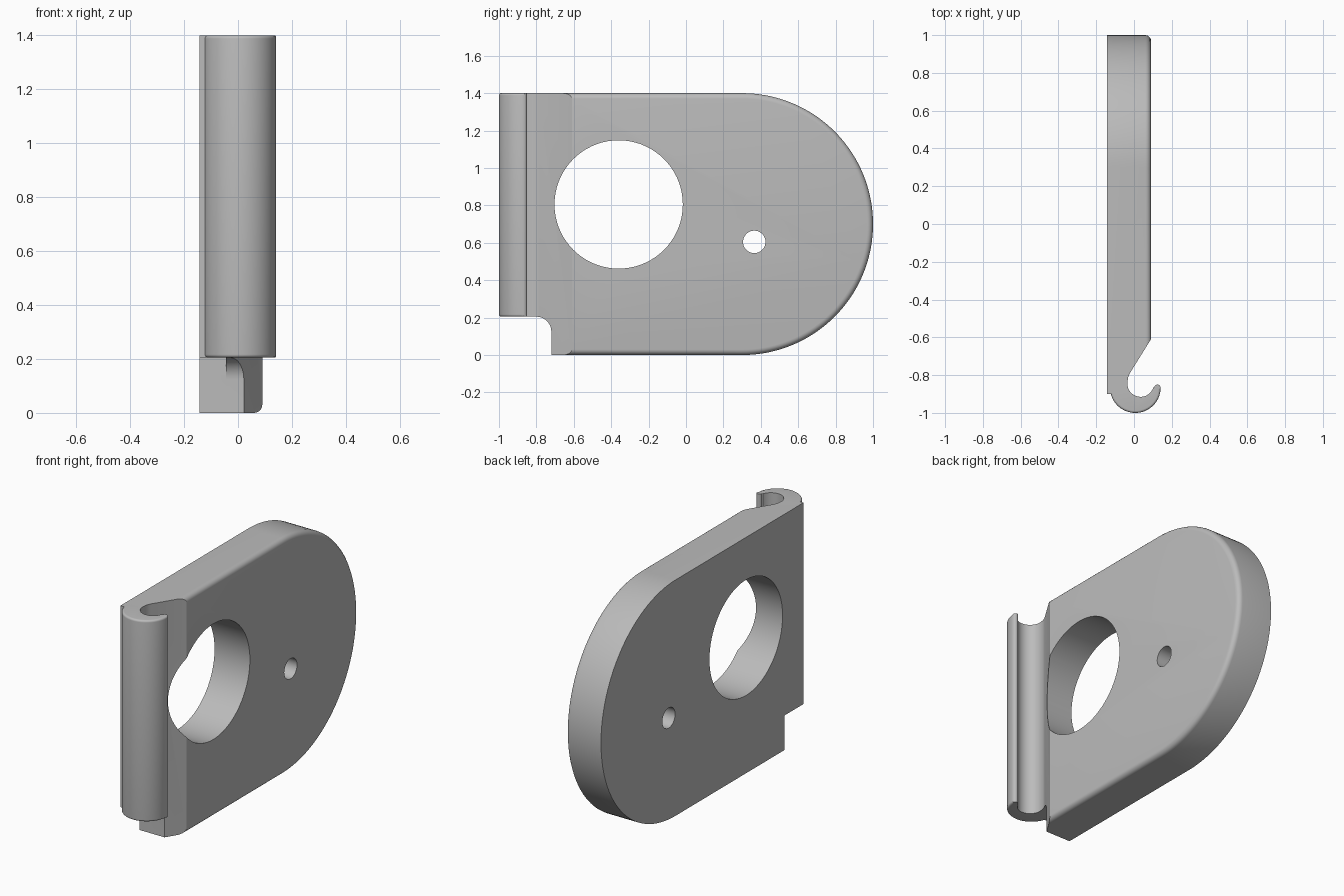
import bpy, bmesh
from math import cos, sin, radians
from mathutils import Vector

cube = bpy.data.objects.get("Cube")
if cube:
    bpy.data.objects.remove(cube, do_unlink=True)

grey = bpy.data.materials.new("plain grey")
grey.use_nodes = True
grey.diffuse_color = (0.5, 0.5, 0.5, 1)
grey.node_tree.nodes["Principled BSDF"].inputs["Base Color"].default_value = (0.5, 0.5, 0.5, 1)

BACK, FACE = -0.142, 0.09      # thickness of the plate along x
HEIGHT, NOTCH = 1.4, 0.205


def arc(cx, cy, r, start, end, steps):
    angles = [radians(start + (end - start) * i / steps) for i in range(steps + 1)]
    return [(cx + r * cos(a), cy + r * sin(a)) for a in angles]


def prism(name, outline, axis, low, high, rounded=None, radius=0.03):
    """Extrude an outline along x (points y, z) or z (points x, y), rounding chosen edges."""
    place = (lambda p, d: (d, p[0], p[1])) if axis == "x" else (lambda p, d: (p[0], p[1], d))
    bm = bmesh.new()
    base = bm.faces.new([bm.verts.new(place(p, low)) for p in outline])
    grown = bmesh.ops.extrude_face_region(bm, geom=[base])["geom"]
    shift = Vector(place((0, 0), high - low))
    bmesh.ops.translate(bm, vec=shift, verts=[v for v in grown if isinstance(v, bmesh.types.BMVert)])
    bmesh.ops.recalc_face_normals(bm, faces=bm.faces)
    if rounded:
        edges = [e for e in bm.edges if rounded(*[v.co for v in e.verts])]
        bmesh.ops.bevel(bm, geom=edges, offset=radius, segments=5, profile=0.5, affect="EDGES")
    mesh = bpy.data.meshes.new(name)
    bm.to_mesh(mesh)
    bm.free()
    mesh.materials.append(grey)
    obj = bpy.data.objects.new(name, mesh)
    bpy.context.collection.objects.link(obj)
    return obj


def combine(target, other, operation):
    mod = target.modifiers.new(operation, "BOOLEAN")
    mod.operation, mod.solver, mod.object = operation, "EXACT", other
    bpy.context.view_layer.objects.active = target
    bpy.ops.object.modifier_apply(modifier=mod.name)
    bpy.data.objects.remove(other, do_unlink=True)


# Plate: rounded rear end, notched lower front corner, soft rim on one face
outline = [(-0.9, HEIGHT), (-0.9, NOTCH)]
outline += arc(-0.8, NOTCH - 0.08, 0.08, 90, 0, 10)
outline += [(-0.72, 0)] + arc(0.3, 0.7, 0.7, -90, 90, 72)


def plate_rim(a, b):
    on_face = min(a.x, b.x) > FACE - 0.001
    middle = (a + b) / 2
    return on_face and (middle.y > 0.3 or middle.z < 0.001 or middle.z > HEIGHT - 0.001)


plate = prism("hooked_plate", outline, "x", BACK, FACE, plate_rim)

# Sloping relief that thins the plate towards the hook
relief = [(0.3, -0.61), (FACE, -0.61), (-0.022, -0.79), (-0.032, -0.815), (-0.035, -0.845),
          (-0.035, -1.1), (0.3, -1.1)]
combine(plate, prism("relief_cutter", relief, "z", -0.1, 1.5), "DIFFERENCE")

# Square notch in the back layer
square = [(-1.1, -0.1), (-0.72, -0.1), (-0.72, NOTCH), (-1.1, NOTCH)]
combine(plate, prism("notch_cutter", square, "x", -0.3, -0.045), "DIFFERENCE")

# Hook: curled lip with a rounded tip and softened outer ends
hook = [(-0.1, -0.845)] + arc(0.007, -0.866, 0.134, 195, 360, 36)
hook += arc(0.124, -0.866, 0.016, 20, 170, 8)
hook += arc(0.035, -0.845, 0.07, -18, -180, 28)


def hook_rim(a, b):
    if abs(a.z - b.z) > 0.001:
        return False
    return all((p.xy - Vector((0.007, -0.866))).length > 0.132 and p.y < -0.867 for p in ((a + b) / 2, ))


hook_obj = prism("hook", hook, "z", NOTCH, HEIGHT, hook_rim, 0.012)
combine(plate, hook_obj, "UNION")

# Through holes
for name, y, z, r, steps in (("large_hole", -0.36, 0.805, 0.343, 72), ("small_hole", 0.365, 0.605, 0.06, 36)):
    circle = arc(y, z, r, 0, 360, steps)[:-1]
    combine(plate, prism(name, circle, "x", -0.3, 0.3), "DIFFERENCE")

bpy.ops.object.select_all(action="DESELECT")
plate.select_set(True)
bpy.context.view_layer.objects.active = plate
bpy.ops.object.shade_smooth_by_angle(angle=radians(30))
